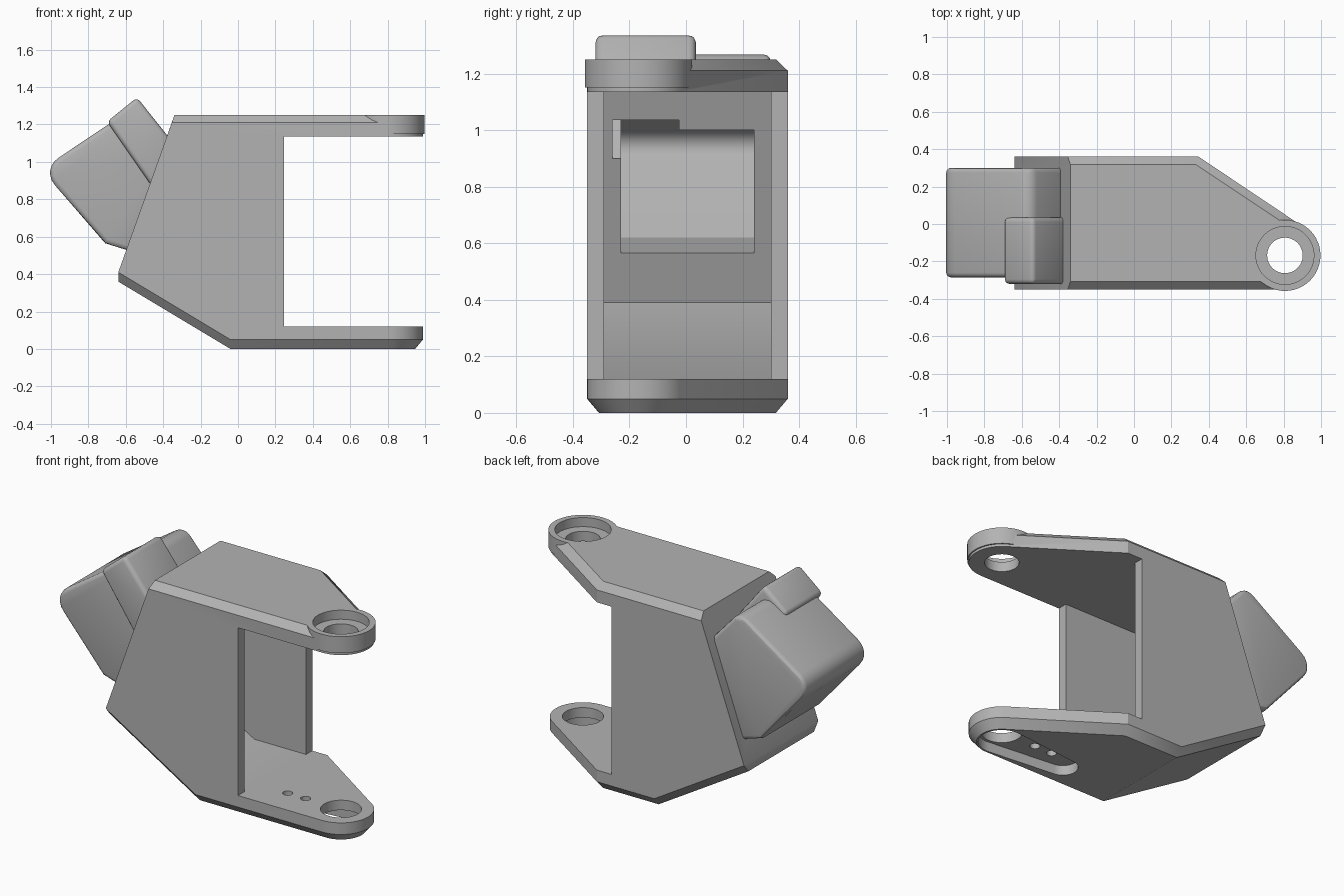
import bpy, bmesh, math
from math import cos, sin, pi

if "Cube" in bpy.data.objects:
    bpy.data.objects.remove(bpy.data.objects["Cube"])

grey = bpy.data.materials.new("plain_grey")
grey.use_nodes = True
COLOUR = (0.45, 0.45, 0.45, 1)
grey.diffuse_color = COLOUR
grey.node_tree.nodes["Principled BSDF"].inputs["Base Color"].default_value = COLOUR

PX, PY = 0.807, -0.168          # pivot axis


def finish(name, bm):
    bmesh.ops.recalc_face_normals(bm, faces=bm.faces)
    me = bpy.data.meshes.new(name)
    bm.to_mesh(me)
    bm.free()
    me.materials.append(grey)
    ob = bpy.data.objects.new(name, me)
    bpy.context.collection.objects.link(ob)
    return ob


def circle(r, z, x=PX, n=48):
    return [(x + r * cos(2 * pi * i / n), PY + r * sin(2 * pi * i / n), z) for i in range(n)]


def hull(name, pts):
    """Convex solid around points, with flat faces merged."""
    bm = bmesh.new()
    for p in pts:
        bm.verts.new(p)
    res = bmesh.ops.convex_hull(bm, input=bm.verts[:])
    loose = [v for v in bm.verts if not v.link_faces]
    bmesh.ops.delete(bm, geom=loose, context='VERTS')
    bmesh.ops.dissolve_limit(bm, angle_limit=0.02, verts=bm.verts[:], edges=bm.edges[:])
    return finish(name, bm)


def cylinder(name, r, z0, z1, x=PX):
    return hull(name, circle(r, z0, x) + circle(r, z1, x))


def prism(name, profile, y0, y1, rounds=()):
    """Side profile extruded along y; rounds = (corner index, size)."""
    bm = bmesh.new()
    a = [bm.verts.new((x, y0, z)) for x, z in profile]
    b = [bm.verts.new((x, y1, z)) for x, z in profile]
    bm.faces.new(a)
    bm.faces.new(b)
    n = len(a)
    for i in range(n):
        j = (i + 1) % n
        bm.faces.new((a[i], a[j], b[j], b[i]))
    bmesh.ops.recalc_face_normals(bm, faces=bm.faces)
    edges = [(bm.edges.get((a[i], b[i])), size) for i, size in rounds]
    for e, size in edges:
        bmesh.ops.bevel(bm, geom=[e], offset=size, segments=6, profile=0.5, affect='EDGES')
    return finish(name, bm)


def boolean(ob, other, op='DIFFERENCE'):
    m = ob.modifiers.new(op.lower(), 'BOOLEAN')
    m.operation, m.solver, m.object = op, 'EXACT', other
    other.hide_render = True


def bake(ob):
    dg = bpy.context.evaluated_depsgraph_get()
    me = bpy.data.meshes.new_from_object(ob.evaluated_get(dg))
    ob.modifiers.clear()
    ob.data = me
    me.shade_smooth()
    me.set_sharp_from_angle(angle=math.radians(30))


# Chamfered arm body with a rounded end around the pivot
C = 0.042
F, B = -0.35, 0.36


def layer(x, z, inset):
    return [(x, F + inset, z), (x, B - inset, z)]


body = hull("arm_body",
            layer(-0.34, 1.25, C) + [(0.33, B - C, 1.25)] + circle(0.14, 1.25)
            + layer(-0.354, 1.21, 0) + [(0.345, B, 1.21)] + circle(0.182, 1.21)
            + layer(-0.64, 0.41, 0) + layer(-0.64, 0.36, C)
            + layer(-0.04, 0.05, 0) + [(0.345, B, 0.05)] + circle(0.182, 0.05)
            + layer(-0.04, 0, C) + [(0.33, B - C, 0)] + circle(0.14, 0))
ring = cylinder("pivot_ring", 0.19, 1.15, 1.25)

# Rear covers: a large one and a small one on its corner
cover = prism("large_cover",
              [(-1.052, 0.96), (-0.71, 0.565), (-0.55, 0.515), (-0.36, 1.07), (-0.56, 1.29)],
              -0.285, 0.30, [(0, 0.11), (4, 0.06)])
small = prism("small_cover",
              [(-0.70, 1.215), (-0.44, 0.84), (-0.345, 1.1), (-0.54, 1.345)],
              -0.32, 0.035)
for ob in (cover, small):
    m = ob.modifiers.new("soft_edges", 'BEVEL')
    m.width, m.segments, m.limit_method = 0.025, 3, 'ANGLE'
    m.angle_limit = math.radians(35)
    bake(ob)

# Hollow interiors
cavity = prism("cavity_cutter",
               [(0.3, 0.12), (-0.1, 0.12), (-0.58, 0.39), (-0.317, 1.135), (0.3, 1.135)],
               -0.29, 0.30)
opening = prism("opening_cutter",
                [(0.245, 0.12), (1.2, 0.12), (1.2, 1.135), (0.245, 1.135)], -0.6, 0.6)
cover_hollow = prism("large_hollow_cutter",
                     [(-0.975, 0.955), (-0.69, 0.62), (-0.5, 0.56), (-0.3, 0.56),
                      (-0.3, 1.0), (-0.44, 1.0), (-0.56, 1.205)],
                     -0.23, 0.24, [(0, 0.08)])
small_hollow = prism("small_hollow_cutter",
                     [(-0.61, 1.19), (-0.415, 0.9), (-0.3, 0.9), (-0.3, 1.035),
                      (-0.41, 1.035), (-0.54, 1.26)],
                     -0.26, -0.025)

# Pivot holes, screw holes and the recess under the lower arm
bores = [cylinder("counterbore_cutter", 0.155, 1.195, 1.4),
         cylinder("upper_hole_cutter", 0.095, 1.0, 1.3),
         cylinder("lower_hole_cutter", 0.113, -0.1, 0.3),
         hull("recess_cutter", [p for z in (-0.1, 0.06)
                                for p in circle(0.13, z) + circle(0.085, z, 0.37)])]
bores += [cylinder("screw_hole_cutter", 0.028, -0.1, 0.3, x) for x in (0.57, 0.45)]

hollows = [cover_hollow, small_hollow]
boolean(body, opening)
boolean(body, ring, 'UNION')
for cutter in [cavity] + hollows + bores:
    boolean(body, cutter)
for ob in (cover, small):
    for cutter in [cavity] + hollows:
        boolean(ob, cutter)
for ob in (body, cover, small):
    bake(ob)
for helper in [cavity, opening, ring] + hollows + bores:
    bpy.data.objects.remove(helper)
